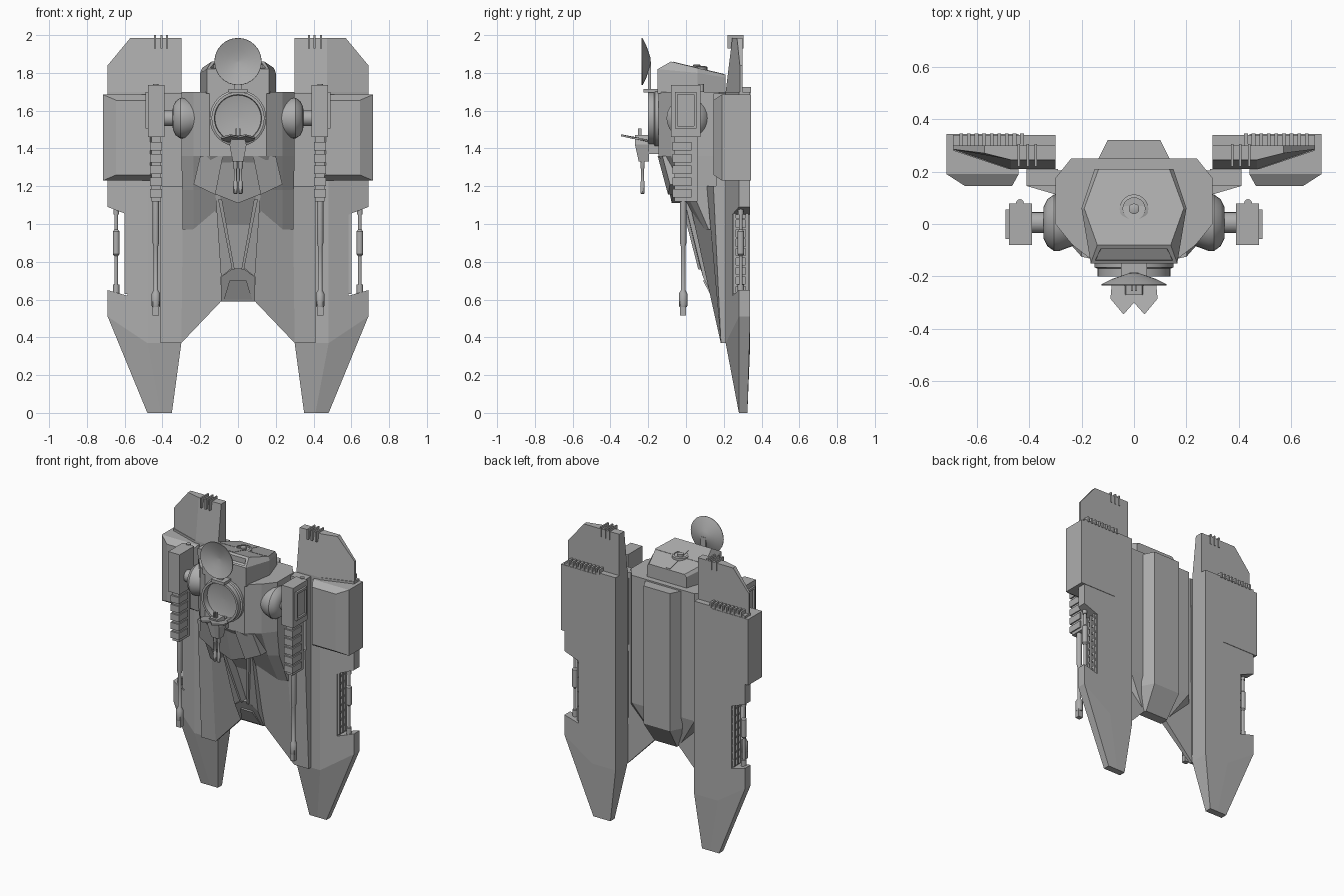
import bpy, bmesh, math

grey = bpy.data.materials.new("hull grey")
grey.diffuse_color = (0.42, 0.42, 0.42, 1)


def make(name, verts, faces, mirror=False, smooth=False):
    me = bpy.data.meshes.new(name)
    me.from_pydata(verts, [], faces)
    bm = bmesh.new()
    bm.from_mesh(me)
    bmesh.ops.remove_doubles(bm, verts=bm.verts, dist=1e-5)
    bmesh.ops.recalc_face_normals(bm, faces=bm.faces)
    bm.to_mesh(me)
    bm.free()
    me.materials.append(grey)
    ob = bpy.data.objects.new(name, me)
    bpy.context.collection.objects.link(ob)
    if smooth:
        bpy.ops.object.select_all(action='DESELECT')
        ob.select_set(True)
        bpy.context.view_layer.objects.active = ob
        bpy.ops.object.shade_smooth_by_angle(angle=math.radians(35))
    if mirror:
        ob.modifiers.new("mirror", 'MIRROR')
    return ob


def loft(name, rings, mirror=False, smooth=False):
    n = len(rings[0])
    verts = [p for r in rings for p in r]
    faces = [list(range(n)), list(range(len(verts) - n, len(verts)))]
    for k in range(len(rings) - 1):
        for i in range(n):
            j = (i + 1) % n
            faces.append([k*n + i, k*n + j, k*n + n + j, k*n + n + i])
    return make(name, verts, faces, mirror, smooth)


def slab(name, pts, back, mirror=True):
    """Outline of (x, z, front y), closed at a back y (one value or a list)."""
    b = back if isinstance(back, list) else [back] * len(pts)
    return loft(name, [[(x, y, z) for x, z, y in pts],
                       [(p[0], q, p[1]) for p, q in zip(pts, b)]], mirror)


def box(name, x0, x1, y0, y1, z0, z1, mirror=True):
    return slab(name, [(x0, z0, y0), (x1, z0, y0), (x1, z1, y0), (x0, z1, y0)], y1, mirror)


def lathe(name, axis, c, profile, n=24, mirror=False):
    rings = []
    for r, t in profile:
        ring = []
        for i in range(n):
            a = 2 * math.pi * i / n
            u, v = max(r, 0.0005) * math.cos(a), max(r, 0.0005) * math.sin(a)
            p = {'x': (t, u, v), 'y': (u, t, v), 'z': (u, v, t)}[axis]
            ring.append(tuple(p[k] + c[k] for k in range(3)))
        rings.append(ring)
    return loft(name, rings, mirror, True)


def sym(half):
    return half + [(-x, y, z) for x, y, z in reversed(half)]


# side panels with bevelled outer edge, notch and tapered leg
P = "side_panel_"
slab(P + "inner", [(.30, 1.70, .21), (.48, 1.70, .21), (.48, .37, .21), (.30, .37, .21)], .34)
slab(P + "upper", [(.48, 1.70, .21), (.69, 1.70, .28), (.69, 1.09, .28), (.585, 1.05, .245), (.48, 1.05, .21)], .34)
slab(P + "middle", [(.48, 1.05, .21), (.585, 1.05, .245), (.585, .62, .245), (.48, .62, .21)], .34)
slab(P + "lower", [(.48, .62, .21), (.585, .62, .245), (.69, .65, .28), (.69, .51, .28), (.48, .37, .21)], .34)
slab(P + "leg_inner", [(.30, .37, .21), (.48, .37, .21), (.41, 0, .28), (.35, 0, .28)], [.34, .34, .325, .325])
slab(P + "leg_outer", [(.48, .37, .21), (.69, .51, .28), (.48, 0, .28), (.41, 0, .28)], [.34, .34, .325, .325])

# upper flaps with spikes and hinge teeth
slab("flap_inner", [(.30, 1.70, .21), (.47, 1.70, .21), (.47, 1.985, .245), (.30, 1.985, .245)], .30)
slab("flap_outer", [(.47, 1.70, .21), (.69, 1.70, .285), (.69, 1.84, .285), (.57, 1.985, .27), (.47, 1.985, .245)], .30)
for x in (.375, .405, .44):
    box("flap_spike", x - .005, x + .005, .22, .305, 1.93, 2.0)
for i in range(9):
    box("hinge_tooth", .42 + i * .029, .434 + i * .029, .29, .345, 1.69, 1.725)

# armoured pods on the panels
def pod_ring(x0, x1, z0, z1, y):
    return [(x0, y, z0), (x1, y, z0), (x1, y, z1), (x0, y, z1)]
loft("panel_pod", [pod_ring(.465, .645, 1.26, 1.655, .145), pod_ring(.44, .715, 1.23, 1.685, .19),
                   pod_ring(.44, .715, 1.23, 1.685, .343)], True)

# notch rods and wall lattice
lathe("notch_rod", 'z', (.645, .29, 0), [(.017, .62), (.017, .68), (.010, .68), (.010, .83), (.018, .84),
      (.018, .96), (.010, .97), (.010, 1.05), (.015, 1.05), (.015, 1.10)], 12, True)
for y in (.257, .29, .323):
    box("lattice_rail", .58, .60, y - .007, y + .007, .63, 1.08)
for i in range(8):
    box("lattice_rung", .58, .595, .25, .332, .67 + i * .05, .682 + i * .05)

# back hull plates and spine ridge
slab("hull_plate", [(.29, 1.69, .145), (.41, 1.69, .145), (.41, .37, .185), (.30, .37, .185)], .21)
slab("hull_back", [(0, 1.69, .145), (.29, 1.69, .145), (.30, .37, .185), (.09, .59, .165), (0, .59, .165)],
     .205)
loft("hull_step", [sym([(.28, .20, 1.69), (.24, .25, 1.69)]), sym([(.28, .20, .78), (.24, .25, .82)]),
                   sym([(.10, .19, .59), (.09, .20, .59)])])
loft("back_ridge", [sym([(.14, .24, 1.69), (.10, .32, 1.69)]), sym([(.14, .24, .74), (.10, .32, .74)]),
                    sym([(.09, .18, .59), (.085, .22, .59)])])

# sloping front of the hull
slab("hull_slope", [(.09, 1.2, 0), (.29, 1.2, .11), (.30, .37, .184), (.09, .59, .165)], .2)
slab("hull_slope_edge", [(.29, 1.2, .11), (.41, 1.2, .145), (.41, .37, .185), (.30, .37, .184)], .2)

# front spine: bordered V shaped channel
slab("spine_floor", [(0, 1.17, .03), (.11, 1.17, .03), (.07, .70, .13), (0, .70, .13)], .2)
slab("spine_side_upper", [(.12, 1.17, -.02), (.095, 1.15, -.015), (.028, .77, .075), (.09, .72, .09)], .2)
slab("spine_toe", [(0, .765, .08), (.028, .765, .08), (.088, .72, .09), (.09, .59, .155), (0, .59, .155)], .2)
slab("spine_rim", [(.105, 1.13, -.03), (.085, 1.13, -.03), (.018, .76, .065), (.032, .76, .065)], .15)
slab("spine_toe_plate", [(0, .70, .09), (.045, .70, .09), (.075, .60, .143), (0, .60, .143)], .17)

# torso
def torso(z, a, b, c, back):
    return sym([(a[0], a[1], z), (b[0], b[1], z), (c[0], c[1], z), (c[0], .175, z), (back, .25, z)])
loft("torso", [torso(1.70, (.15, -.145), (.235, -.08), (.30, 0), .24),
               torso(1.36, (.15, -.145), (.235, -.08), (.30, 0), .24),
               torso(1.18, (.12, -.03), (.235, -.01), (.295, .03), .24),
               torso(.97, (.12, .08), (.235, .10), (.295, .12), .24)])
slab("chin_cheek", [(.08, 1.36, -.15), (.20, 1.36, -.125), (.235, 1.21, -.085), (.12, 1.155, -.095)], .06)
slab("chin_centre", [(0, 1.40, -.145), (.09, 1.40, -.145), (.125, 1.16, -.075), (0, 1.11, -.075)], .06)

# head with recessed top grille
def top(y):
    return 1.86 - .241 * (y + .08)
head = loft("head", [sym([(.165, -.15, 1.69), (.20, .06, 1.69), (.15, .21, 1.69)]),
                     sym([(.165, -.15, 1.82), (.20, .06, 1.80), (.15, .21, 1.775)]),
                     sym([(.14, -.08, top(-.08)), (.19, .06, top(.06)), (.135, .21, top(.21))])])
bm = bmesh.new()
bm.from_mesh(head.data)
face = max(bm.faces, key=lambda f: f.calc_center_median().z)
bmesh.ops.inset_region(bm, faces=[face], thickness=.022)
bmesh.ops.inset_region(bm, faces=[face], thickness=.001)
bmesh.ops.translate(bm, verts=face.verts, vec=(0, 0, -.035))
bm.to_mesh(head.data)
bm.free()


def bar(name, x0, x1, y0, y1, lo, hi):
    rect = [(x0, y0), (x1, y0), (x1, y1), (x0, y1)]
    loft(name, [[(x, y, top(y) + d) for x, y in rect] for d in (lo, hi)])
for i in range(-9, 10):
    x = i * .0165
    cut = max(0, abs(x) - .11) / .06
    bar("grille_slat", x - .004, x + .004, -.06 + cut * .11, .19 - cut * .13, -.04, -.015)
bar("grille_cross_long", -.018, .018, -.07, .20, -.04, .002)
bar("grille_cross_wide", -.175, .175, .045, .07, -.04, .002)
lathe("grille_hub", 'z', (0, .058, 1.80), [(.055, 0), (.055, .032), (.042, .036), (.042, .026), (.02, .026),
      (.02, .042), (.012, .045)], 20)

# chest ring with shallow bowl
lathe("chest_ring", 'y', (0, 0, 1.56), [(.15, -.12), (.15, -.165), (.14, -.17), (.14, -.20), (.125, -.20),
      (.122, -.162), (.08, -.153), (0, -.15)], 32)

# dish antenna
lathe("dish", 'y', (0, 0, 1.86), [(0, -.203), (.06, -.212), (.124, -.235), (.125, -.23), (.085, -.21),
      (.04, -.195), (.02, -.188), (0, -.188)], 32)
box("dish_mount", 0, .05, -.225, -.14, 1.695, 1.715)
box("dish_post", 0, .018, -.20, -.185, 1.70, 1.86)

# chin gun turret
slab("turret_body", [(0, 1.47, -.27), (.03, 1.47, -.27), (.045, 1.42, -.27), (.028, 1.33, -.25), (0, 1.33, -.25)], -.195)
loft("turret_visor", [[(0, -.30, z + .012), (.04, -.345, z + .022), (.09, -.285, z + .008), (.085, -.23, z),
     (.05, -.19, z - .012), (0, -.19, z - .012)] for z in (1.443, 1.453)], True)
box("turret_neck", 0, .03, -.22, -.12, 1.37, 1.45)
box("turret_crest", .004, .012, -.255, -.235, 1.46, 1.505)
lathe("turret_barrel", 'z', (.014, -.23, 0), [(.008, 1.16), (.012, 1.165), (.012, 1.22), (.008, 1.23),
      (.008, 1.29), (.012, 1.30), (.012, 1.36)], 10, True)

# shoulders
lathe("shoulder", 'x', (0, .005, 1.56), [(.085, .22), (.095, .25), (.108, .285), (.108, .305), (.09, .33),
      (.06, .345), (.04, .346), (.04, .40)], 24, True)

# arm boxes with framed outer face
box("arm_box", .39, .477, -.08, .078, 1.46, 1.735)
for y0, y1, z0, z1 in ((-.058, .055, 1.505, 1.52), (-.058, .055, 1.685, 1.70), (-.058, -.045, 1.505, 1.70),
                       (.042, .055, 1.505, 1.70)):
    box("arm_box_frame", .47, .49, y0, y1, z0, z1)
lathe("arm_box_cap", 'z', (.435, .08, 0), [(.015, 1.70), (.015, 1.74)], 12, True)

# arm guns: ribbed magazine, barrel and forked muzzle
box("gun_magazine", .408, .458, -.06, .06, 1.12, 1.46)
for i in range(5):
    z = 1.14 + i * .062
    slab("magazine_rib", [(.402, z, -.072), (.466, z, -.072), (.466, z + .045, -.072), (.402, z + .045, -.072)], .03)
lathe("gun_barrel", 'z', (.435, -.015, 0), [(.02, .56), (.023, .57), (.023, .63), (.012, .65), (.012, .88),
      (.017, .90), (.017, 1.15)], 12, True)
for dy in (-.028, -.012):
    box("gun_muzzle_prong", .418, .452, dy - .004, dy + .012, .515, .59)
